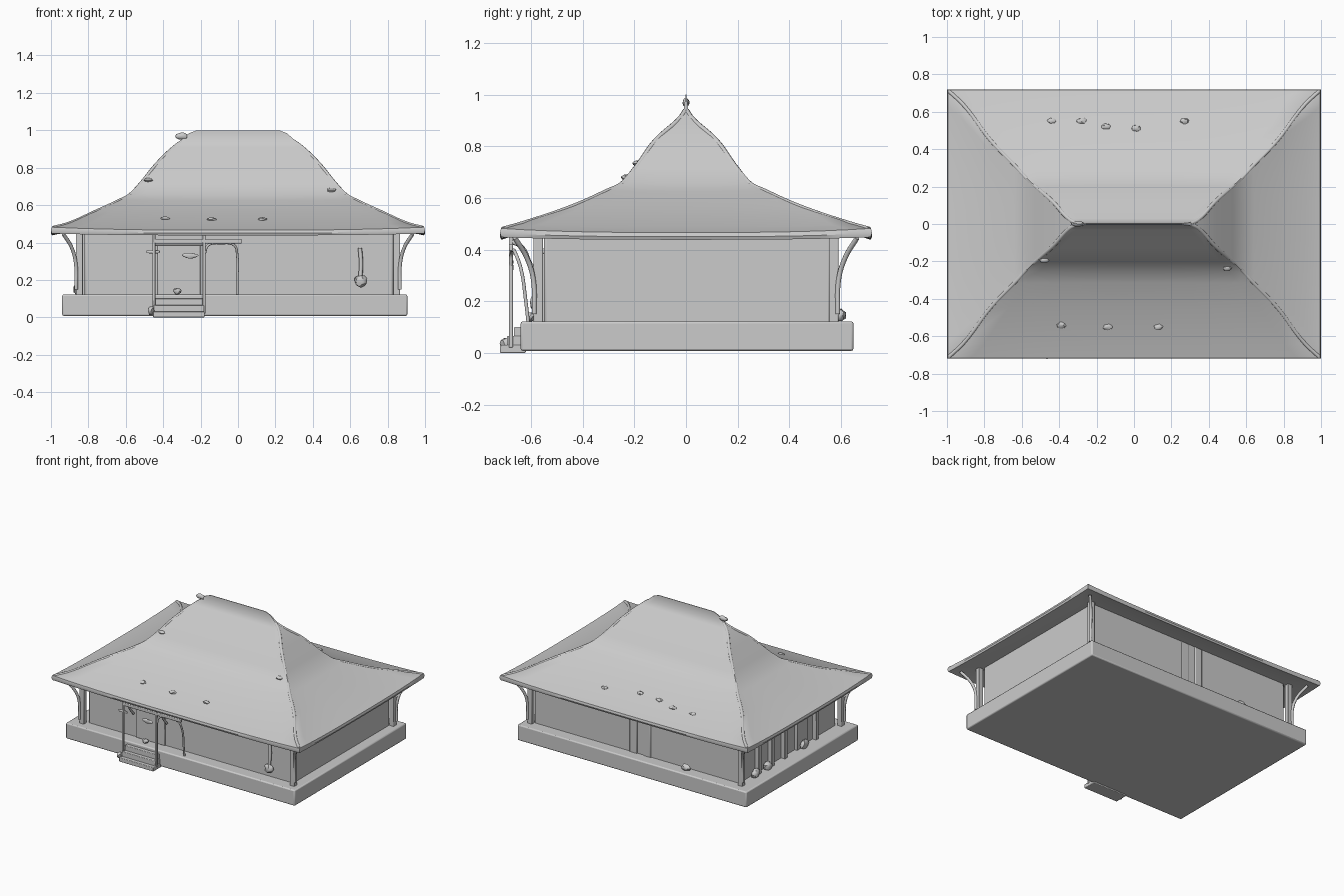
import bpy, bmesh, random
from mathutils import Vector

random.seed(4)


def finish(bm, name, bevel=0.0, smooth=True):
    bmesh.ops.recalc_face_normals(bm, faces=bm.faces)
    me = bpy.data.meshes.new(name)
    bm.to_mesh(me)
    bm.free()
    ob = bpy.data.objects.new(name, me)
    bpy.context.collection.objects.link(ob)
    if bevel:
        m = ob.modifiers.new("bevel", "BEVEL")
        m.width, m.segments = bevel, 2
    if smooth:
        bpy.ops.object.select_all(action="DESELECT")
        ob.select_set(True)
        bpy.context.view_layer.objects.active = ob
        bpy.ops.object.shade_smooth_by_angle(angle=0.6)
    return ob


def box(name, x0, x1, y0, y1, z0, z1, bevel=0.004):
    bm = bmesh.new()
    bmesh.ops.create_cube(bm, size=1)
    for v in bm.verts:
        v.co = Vector(((x0 + x1) / 2 + v.co.x * (x1 - x0),
                       (y0 + y1) / 2 + v.co.y * (y1 - y0),
                       (z0 + z1) / 2 + v.co.z * (z1 - z0)))
    return finish(bm, name, bevel)


def rod(name, points, radius):
    cu = bpy.data.curves.new(name, "CURVE")
    cu.dimensions = "3D"
    cu.bevel_depth, cu.bevel_resolution = radius, 2
    cu.use_fill_caps = True
    sp = cu.splines.new("BEZIER")
    sp.bezier_points.add(len(points) - 1)
    for bp, p in zip(sp.bezier_points, points):
        bp.co = p
        bp.handle_left_type = bp.handle_right_type = "AUTO"
    sp.resolution_u = 6
    ob = bpy.data.objects.new(name, cu)
    bpy.context.collection.objects.link(ob)
    return ob


def lump(name, x, y, z, sx, sy, sz):
    bm = bmesh.new()
    bmesh.ops.create_icosphere(bm, subdivisions=2, radius=1)
    for v in bm.verts:
        k = random.uniform(0.8, 1.1)
        v.co = Vector((x + v.co.x * sx * k, y + v.co.y * sy * k, z + v.co.z * sz * k))
    return finish(bm, name)


# Plinth and walled body
box("plinth", -0.94, 0.905, -0.64, 0.648, 0.008, 0.122, 0.008)
box("house_walls", -0.82, 0.83, -0.55, 0.56, 0.11, 0.48, 0.01)

# Concave hipped roof: half width, half depth, height, corner lift
rings = [(0.80, 0.53, 0.465, 0), (0.96, 0.69, 0.446, 0.006), (0.995, 0.715, 0.438, 0.01),
         (1.0, 0.72, 0.45, 0.014), (0.995, 0.716, 0.466, 0.016), (0.92, 0.645, 0.488, 0.014),
         (0.77, 0.45, 0.56, 0.008), (0.64, 0.315, 0.624, 0.004), (0.585, 0.255, 0.658, 0),
         (0.53, 0.205, 0.715, 0), (0.44, 0.125, 0.825, 0), (0.35, 0.03, 0.912, 0),
         (0.31, 0.009, 0.942, 0), (0.26, 0.003, 0.985, 0), (0.22, 0.002, 1.0, 0)]
N = 16
bm = bmesh.new()
loops = []
for hx, hy, z, lift in rings:
    corners = [(-hx, -hy), (hx, -hy), (hx, hy), (-hx, hy)]
    loop = []
    for c in range(4):
        a, b = corners[c], corners[(c + 1) % 4]
        for i in range(N):
            t = i / N
            loop.append(bm.verts.new((a[0] + (b[0] - a[0]) * t, a[1] + (b[1] - a[1]) * t,
                                      z + lift * abs(2 * t - 1) ** 3)))
    loops.append(loop)
for lo, hi in zip(loops, loops[1:]):
    for i in range(4 * N):
        j = (i + 1) % (4 * N)
        bm.faces.new((lo[i], lo[j], hi[j], hi[i]))
bm.faces.new(loops[0])
bm.faces.new(loops[-1])
finish(bm, "hipped_roof")

# Raised hip ridges along the four corners
for sx in (-1, 1):
    for sy in (-1, 1):
        rod("hip_ridge", [(sx * (hx - 0.008), sy * max(hy - 0.008, 0), z + lift - 0.004)
                          for hx, hy, z, lift in rings[4:13]], 0.011)

# Corner posts with curved eave brackets
for sx in (-1, 1):
    for sy in (-1, 1):
        x, y = sx * 0.848, sy * 0.572
        box("corner_post", x - 0.018, x + 0.018, y - 0.018, y + 0.018, 0.115, 0.46)
        rod("eave_bracket", [(x + sx * 0.018, y + sy * 0.015, 0.15),
                             (x + sx * 0.02, y + sy * 0.02, 0.29),
                             (x + sx * 0.04, y + sy * 0.045, 0.37),
                             (x + sx * 0.085, y + sy * 0.09, 0.445)], 0.010)

# Front steps
for i in range(3):
    box("front_step", -0.455 + i * 0.004, -0.178 - i * 0.004, -0.72 + i * 0.027, -0.62,
        0.0 if i == 0 else 0.01, 0.03 + i * 0.035)

# Porch posts over the steps, with heads and braces
for x in (-0.45, -0.182):
    box("porch_post", x - 0.008, x + 0.008, -0.686, -0.67, 0.02, 0.45)
    rod("porch_brace", [(x, -0.675, 0.43), (x, -0.635, 0.41), (x, -0.6, 0.34), (x, -0.56, 0.29)], 0.008)
lump("post_foot", -0.465, -0.695, 0.035, 0.018, 0.025, 0.025)
box("porch_beam", -0.455, 0.02, -0.685, -0.67, 0.395, 0.42)

# Rounded side bay beside the entrance
rod("bay_post", [(-0.178, -0.678, 0.34), (-0.16, -0.675, 0.385), (-0.09, -0.67, 0.397),
                 (-0.02, -0.66, 0.385), (-0.004, -0.64, 0.33), (-0.004, -0.62, 0.2),
                 (-0.004, -0.61, 0.11)], 0.007)

# Entrance door with frame on the front wall
box("door_panel", -0.43, -0.2, -0.558, -0.54, 0.12, 0.385)
box("door_lintel", -0.45, -0.18, -0.566, -0.54, 0.385, 0.405)
lump("door_sign", -0.255, -0.675, 0.33, 0.045, 0.008, 0.016)
lump("small_sign", -0.45, -0.675, 0.35, 0.04, 0.008, 0.012)
lump("door_pot", -0.325, -0.6, 0.14, 0.022, 0.02, 0.018)

# Hanging ornament on the right of the front wall
rod("ornament_handle", [(0.652, -0.565, 0.37), (0.658, -0.57, 0.29), (0.655, -0.575, 0.22)], 0.011)
lump("ornament_body", 0.655, -0.58, 0.195, 0.035, 0.025, 0.033)

# Left wall columns and niche
for y in (0.36, 0.21, 0.06, -0.3):
    box("left_wall_column", -0.85, -0.81, y - 0.016, y + 0.016, 0.115, 0.46)
box("left_wall_niche", -0.84, -0.81, -0.2, -0.08, 0.115, 0.46)
for y in (-0.14, 0.28, 0.42):
    lump("left_wall_pot", -0.855, y, 0.15, 0.025, 0.04, 0.032)

# Shallow pilasters and a pot on the back wall
for x in (-0.08, 0.03):
    box("back_wall_pilaster", x - 0.03, x + 0.03, 0.55, 0.567, 0.115, 0.46, 0.006)
lump("back_pot", -0.42, 0.6, 0.145, 0.035, 0.02, 0.026)

# Small weathered lumps on the roof
for x, y, z in ((-0.39, -0.54, 0.527), (-0.14, -0.55, 0.523), (0.13, -0.55, 0.523),
                (-0.28, 0.55, 0.523), (-0.44, 0.55, 0.523), (-0.15, 0.52, 0.534),
                (0.01, 0.51, 0.538), (0.27, 0.55, 0.523), (0.50, -0.235, 0.68), (-0.48, -0.19, 0.733)):
    lump("roof_lump", x, y, z, 0.026, 0.018, 0.012)
lump("ridge_end_ornament", -0.30, 0, 0.968, 0.035, 0.014, 0.02)
